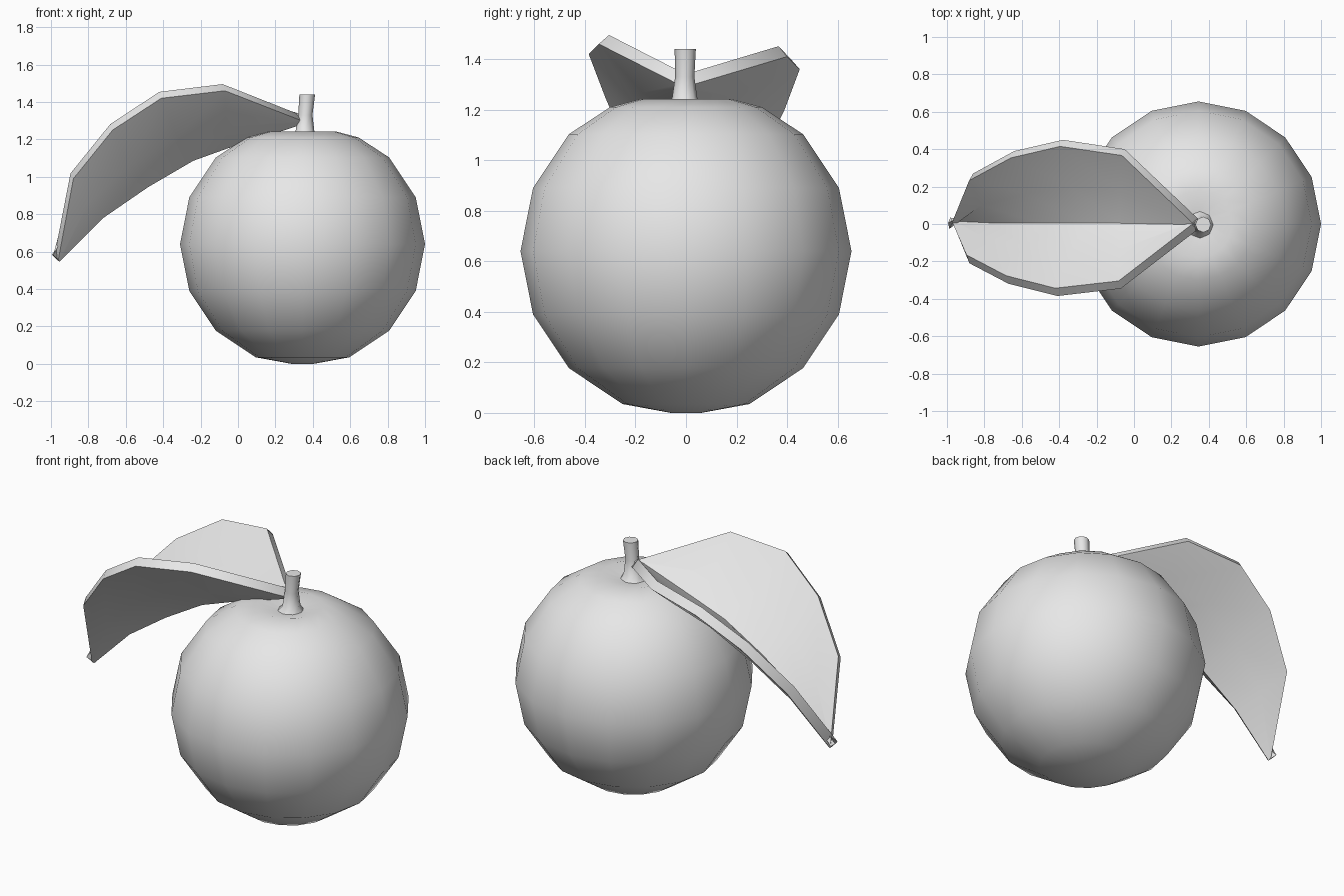
import bpy, bmesh, math

if "Cube" in bpy.data.objects:
    bpy.data.objects.remove(bpy.data.objects["Cube"])

grey = bpy.data.materials.new("soft_grey")
grey.diffuse_color = (0.8, 0.8, 0.8, 1)
grey.use_nodes = True
grey.node_tree.nodes["Principled BSDF"].inputs["Base Color"].default_value = grey.diffuse_color


def make_object(name, bm):
    mesh = bpy.data.meshes.new(name)
    bm.to_mesh(mesh)
    bm.free()
    mesh.materials.append(grey)
    for p in mesh.polygons:
        p.use_smooth = True
    obj = bpy.data.objects.new(name, mesh)
    bpy.context.collection.objects.link(obj)
    return obj


def stacked_rings(name, rings, sides):
    """Skin rings given as (x, y, z, radius) from bottom to top, closed at both ends."""
    bm = bmesh.new()
    loops = []
    for x, y, z, r in rings:
        loops.append([bm.verts.new((x + r * math.cos(2 * math.pi * k / sides),
                                    y + r * math.sin(2 * math.pi * k / sides), z))
                      for k in range(sides)])
    for a, b in zip(loops, loops[1:]):
        for k in range(sides):
            n = (k + 1) % sides
            bm.faces.new((a[k], a[n], b[n], b[k]))
    bm.faces.new(loops[0][::-1])
    bm.faces.new(loops[-1])
    return make_object(name, bm)


# Fruit: low-poly ball with a flattened base and a dimple around the stem
CX, CZ, R = 0.345, 0.64, 0.655
rings = [(CX, 0, 0.0, 0.06)]
for i in range(1, 7):
    a = math.pi * i / 8
    rings.append((CX, 0, CZ - R * math.cos(a), R * math.sin(a)))
rings += [(CX, 0, 1.21, 0.30), (CX, 0, 1.242, 0.18), (CX, 0, 1.215, 0.06)]
stacked_rings("fruit", rings, 16)

# Stem: flared foot, slight lean
stem = stacked_rings("stem", [(0.35, -0.005, 1.20, 0.085), (0.358, -0.005, 1.245, 0.05),
                              (0.36, -0.005, 1.33, 0.038), (0.37, -0.003, 1.44, 0.042)], 8)

# Leaf underside, stem to tip: rib (x, z), front rim (x, y, z), back rim (x, y, z)
sections = [
    ((0.345, 1.28), (0.34, -0.03, 1.30), (0.34, 0.03, 1.30)),
    ((-0.06, 1.15), (-0.07, -0.345, 1.46), (-0.05, 0.40, 1.41)),
    ((-0.24, 1.085), (-0.41, -0.385, 1.42), (-0.38, 0.45, 1.36)),
    ((-0.48, 0.945), (-0.67, -0.32, 1.25), (-0.64, 0.39, 1.20)),
    ((-0.72, 0.78), (-0.88, -0.21, 0.99), (-0.86, 0.27, 0.95)),
    ((-0.955, 0.545), (-0.96, -0.015, 0.56), (-0.96, 0.015, 0.56)),
]
bm = bmesh.new()
grid = []
for (rx, rz), front, back in sections:
    rib = (rx, 0, rz)
    row = [front, None, rib, None, back]
    for j, rim in ((1, front), (3, back)):
        m = [(p + q) / 2 for p, q in zip(rib, rim)]
        m[2] -= 0.12 * (rim[2] - rz)        # rounds the fold
        row[j] = m
    grid.append([bm.verts.new(p) for p in row])
for a, b in zip(grid, grid[1:]):
    for j in range(4):
        bm.faces.new((a[j], a[j + 1], b[j + 1], b[j]))
leaf = make_object("leaf", bm)
thick = leaf.modifiers.new("thickness", 'SOLIDIFY')
thick.thickness = 0.055
thick.offset = 1

# Keep rims and the cut stem end crisp
for obj in (leaf, stem):
    bpy.ops.object.select_all(action='DESELECT')
    obj.select_set(True)
    bpy.context.view_layer.objects.active = obj
    if obj is leaf:
        bpy.ops.object.modifier_apply(modifier="thickness")
    bpy.ops.object.shade_smooth_by_angle(angle=math.radians(50))
